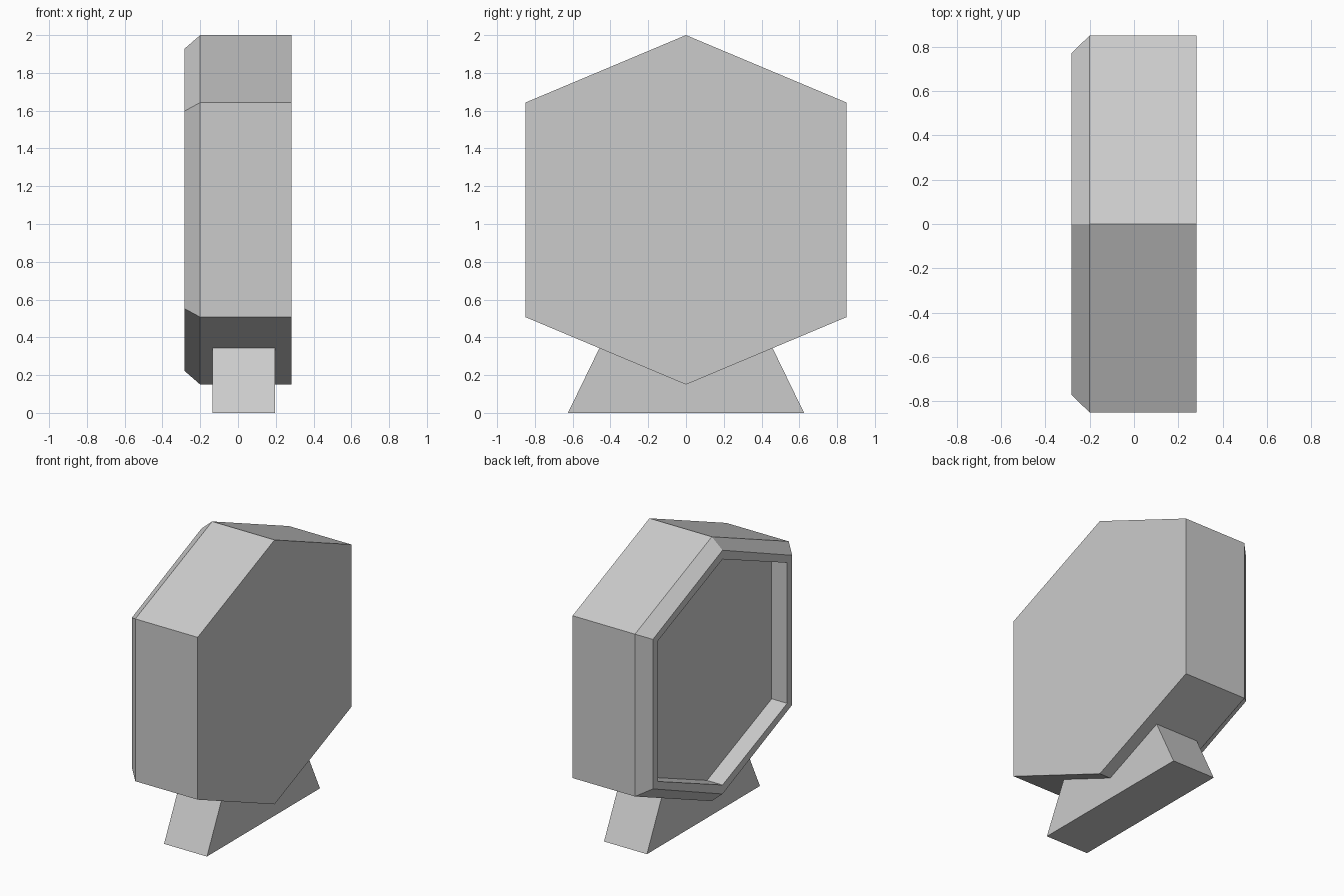
import bpy, bmesh

if "Cube" in bpy.data.objects:
    bpy.data.objects.remove(bpy.data.objects["Cube"])

CZ = 1.075  # height of the hexagon centre


def hexagon(x, half_width, apex, shoulder):
    """Pointed-top hexagon in the YZ plane, counter-clockwise seen from +x."""
    pts = [(0, -apex), (half_width, -shoulder), (half_width, shoulder),
           (0, apex), (-half_width, shoulder), (-half_width, -shoulder)]
    return [(x, y, CZ + z) for y, z in pts]


def loft(name, rings):
    """Bridge consecutive rings of equal size and cap both ends."""
    bm = bmesh.new()
    loops = [[bm.verts.new(p) for p in ring] for ring in rings]
    n = len(loops[0])
    for a, b in zip(loops, loops[1:]):
        for i in range(n):
            j = (i + 1) % n
            bm.faces.new((a[i], a[j], b[j], b[i]))
    bm.faces.new(loops[0])
    bm.faces.new(loops[-1])
    bmesh.ops.recalc_face_normals(bm, faces=bm.faces)
    mesh = bpy.data.meshes.new(name)
    bm.to_mesh(mesh)
    bm.free()
    obj = bpy.data.objects.new(name, mesh)
    bpy.context.collection.objects.link(obj)
    return obj


# Hexagonal case: back, bevel start, rim, rim inner edge, recessed face
loft("case", [
    hexagon(0.283, 0.85, 0.925, 0.568),
    hexagon(-0.20, 0.85, 0.925, 0.568),
    hexagon(-0.283, 0.77, 0.853, 0.523),
    hexagon(-0.283, 0.715, 0.79, 0.492),
    hexagon(-0.163, 0.715, 0.79, 0.492),
])

# Tapered foot, running up into the case
foot_profile = [(-0.625, 0), (0.625, 0), (0.387, 0.49), (-0.387, 0.49)]
loft("foot", [[(x, y, z) for y, z in foot_profile] for x in (-0.135, 0.197)])
